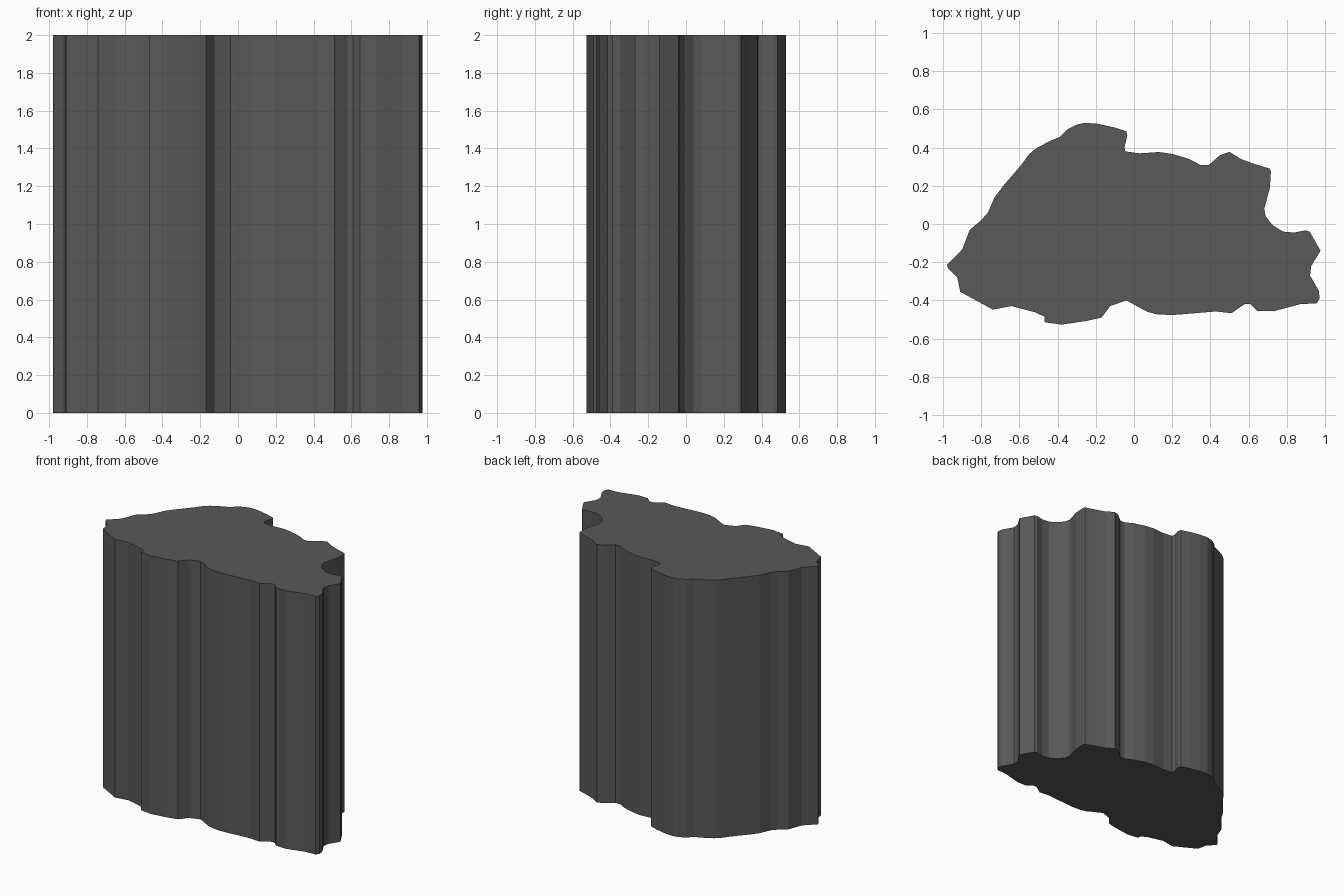
import bpy, bmesh

HEIGHT = 2.0

# Irregular outline seen from above, clockwise from the left tip
OUTLINE = [
    # left slope up to the back hump
    (-.98, -.215), (-.9, -.135), (-.86, -.03), (-.80, .02), (-.765, .06),
    (-.73, .14), (-.68, .205), (-.59, .31), (-.55, .365), (-.515, .395),
    (-.44, .435), (-.39, .455), (-.35, .495), (-.30, .52), (-.26, .53),
    (-.19, .525), (-.10, .505), (-.04, .485), (-.035, .465), (-.05, .40),
    # back edge
    (-.045, .38), (.03, .37), (.13, .377), (.20, .367), (.29, .34),
    (.35, .308), (.39, .308), (.45, .36), (.50, .378), (.56, .34),
    (.63, .315), (.71, .29), (.717, .275), (.712, .19),
    # right notch and lobe
    (.682, .08), (.69, .04), (.725, -.005), (.78, -.04), (.84, -.045),
    (.90, -.033), (.92, -.04), (.977, -.14), (.928, -.22), (.922, -.27),
    (.968, -.35), (.972, -.39), (.957, -.415), (.87, -.42),
    # front edge
    (.73, -.457), (.645, -.455), (.61, -.42), (.58, -.42), (.51, -.467),
    (.43, -.458), (.20, -.477), (.12, -.473), (.07, -.46), (-.04, -.40),
    (-.125, -.43), (-.17, -.49), (-.25, -.508), (-.38, -.527),
    (-.47, -.514), (-.47, -.485), (-.52, -.462), (-.64, -.43),
    (-.74, -.448), (-.91, -.355), (-.925, -.28), (-.975, -.23),
]

# Rock column: the outline extruded straight up
bm = bmesh.new()
base = bm.faces.new([bm.verts.new((x, y, 0)) for x, y in OUTLINE])
top = bmesh.ops.extrude_face_region(bm, geom=[base], use_keep_orig=True)
bmesh.ops.translate(
    bm, vec=(0, 0, HEIGHT),
    verts=[g for g in top["geom"] if isinstance(g, bmesh.types.BMVert)])
bmesh.ops.recalc_face_normals(bm, faces=bm.faces)

mesh = bpy.data.meshes.new("rock_column")
bm.to_mesh(mesh)
bm.free()
rock = bpy.data.objects.new("rock_column", mesh)
bpy.context.collection.objects.link(rock)

# Dark grey stone
stone = bpy.data.materials.new("dark_stone")
stone.diffuse_color = (0.1, 0.1, 0.1, 1)
mesh.materials.append(stone)
